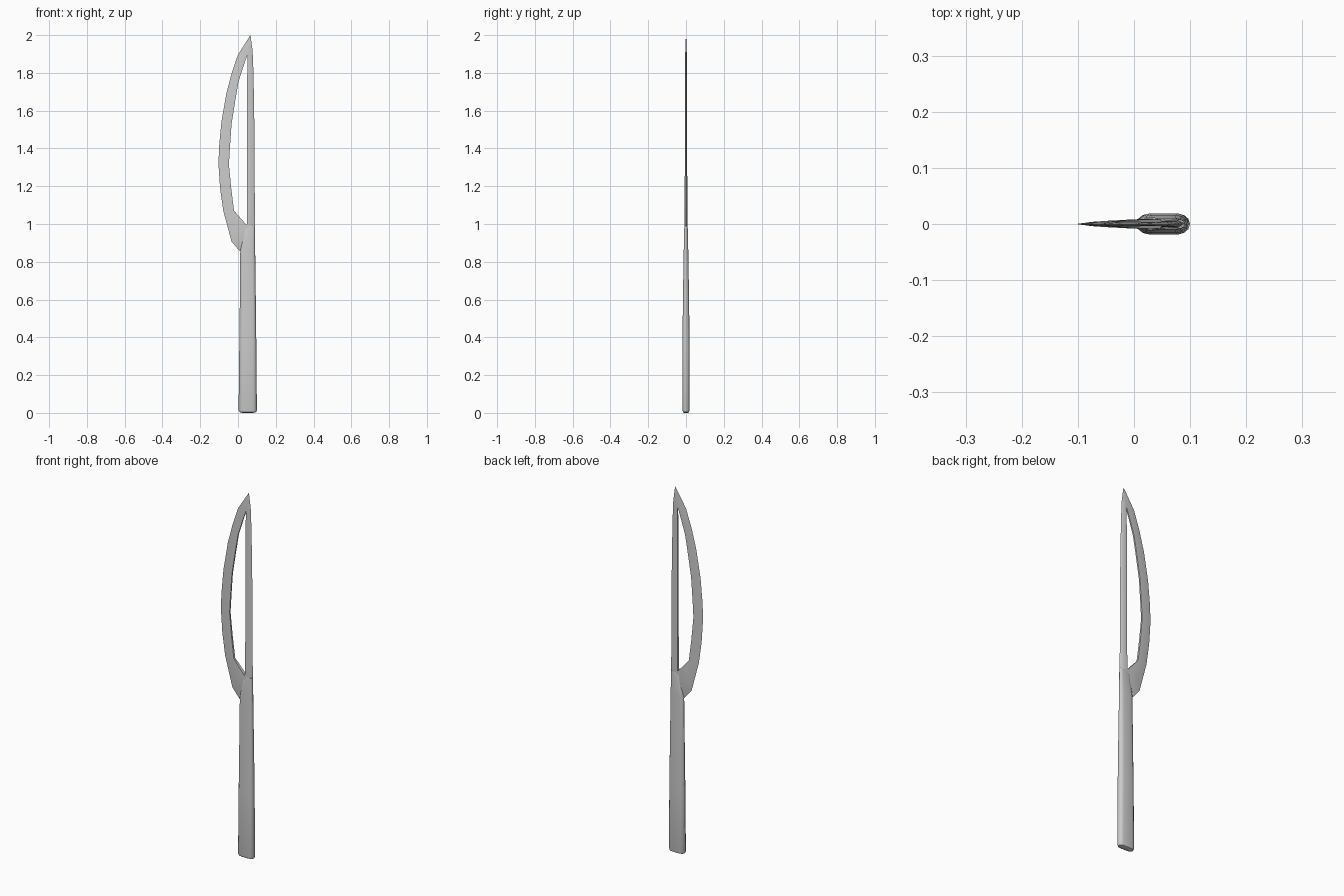
import bpy, bmesh, math


def loft(name, rings, closed=False):
    """Skin a list of equal-sized rings; cap the ends unless the path is closed."""
    bm = bmesh.new()
    vs = [[bm.verts.new(p) for p in r] for r in rings]
    n, k = len(vs), len(vs[0])
    for i in range(n if closed else n - 1):
        a, b = vs[i], vs[(i + 1) % n]
        for j in range(k):
            m = (j + 1) % k
            bm.faces.new((a[j], a[m], b[m], b[j]))
    if not closed:
        bm.faces.new(vs[0])
        bm.faces.new(vs[-1])
    bmesh.ops.remove_doubles(bm, verts=bm.verts, dist=1e-5)
    bmesh.ops.recalc_face_normals(bm, faces=bm.faces)
    me = bpy.data.meshes.new(name)
    bm.to_mesh(me)
    bm.free()
    ob = bpy.data.objects.new(name, me)
    bpy.context.collection.objects.link(ob)
    bpy.ops.object.select_all(action='DESELECT')
    ob.select_set(True)
    bpy.context.view_layer.objects.active = ob
    bpy.ops.object.shade_smooth_by_angle(angle=math.radians(40))
    return ob


# Handle: flat bar with rounded sides, tapering upward into the blade root
def handle_ring(z, x0, x1, h):
    w = x1 - x0
    half = [(0, 0), (0.04, 0.5), (0.13, 0.88), (0.24, 1), (0.78, 1), (0.9, 0.85), (0.97, 0.5), (1, 0)]
    front = [(x0 + u * w, -v * h, z) for u, v in half]
    back = [(x0 + u * w, v * h, z) for u, v in half[-2:0:-1]]
    return front + back


handle_stations = [
    (0.0, 0.025, 0.08, 0.010),
    (0.004, 0.008, 0.096, 0.016),
    (0.014, 0.003, 0.100, 0.018),
    (0.36, 0.007, 0.097, 0.019),
    (0.62, 0.010, 0.094, 0.016),
    (0.86, 0.012, 0.091, 0.012),
    (0.97, 0.030, 0.090, 0.010),
    (0.99, 0.048, 0.090, 0.008),
]
loft("handle", [handle_ring(*s) for s in handle_stations])


# Blade: open frame running round the window, sharp on the outer cutting edge
def blade_ring(ox, oz, ix, iz, t, f, g):
    """f = position of the shoulder between outer and inner edge, g = its relative thickness."""
    mx, mz = ox + (ix - ox) * f, oz + (iz - oz) * f
    return [(ox, 0, oz), (mx, -t * g, mz), (ix, -t * 0.85, iz),
            (ix, t * 0.85, iz), (mx, t * g, mz)]


blade_stations = [
    # outer x, z, inner x, z, half thickness, shoulder, shoulder thickness
    (0.066, 2.0, 0.050, 1.895, 0.004, 0.5, 0.8),
    (0.000, 1.897, 0.034, 1.85, 0.004, 0.5, 0.75),
    (-0.033, 1.80, 0.003, 1.755, 0.005, 0.5, 0.75),
    (-0.062, 1.69, -0.015, 1.65, 0.005, 0.5, 0.75),
    (-0.088, 1.54, -0.034, 1.53, 0.005, 0.5, 0.75),
    (-0.101, 1.40, -0.043, 1.40, 0.005, 0.5, 0.75),
    (-0.103, 1.31, -0.048, 1.315, 0.005, 0.5, 0.75),
    (-0.095, 1.19, -0.036, 1.19, 0.006, 0.5, 0.75),
    (-0.078, 1.07, -0.021, 1.07, 0.007, 0.5, 0.8),
    (-0.034, 0.907, 0.010, 1.035, 0.009, 0.5, 0.85),
    (0.010, 0.855, 0.046, 0.994, 0.010, 0.5, 0.95),
    (0.091, 0.90, 0.047, 1.01, 0.009, 0.3, 1.0),
    (0.089, 1.10, 0.048, 1.10, 0.007, 0.25, 1.0),
    (0.087, 1.50, 0.048, 1.50, 0.006, 0.25, 1.0),
    (0.082, 1.80, 0.049, 1.80, 0.005, 0.25, 1.0),
    (0.077, 1.92, 0.050, 1.88, 0.004, 0.3, 1.0),
]
loft("blade_frame", [blade_ring(*s) for s in blade_stations], closed=True)
